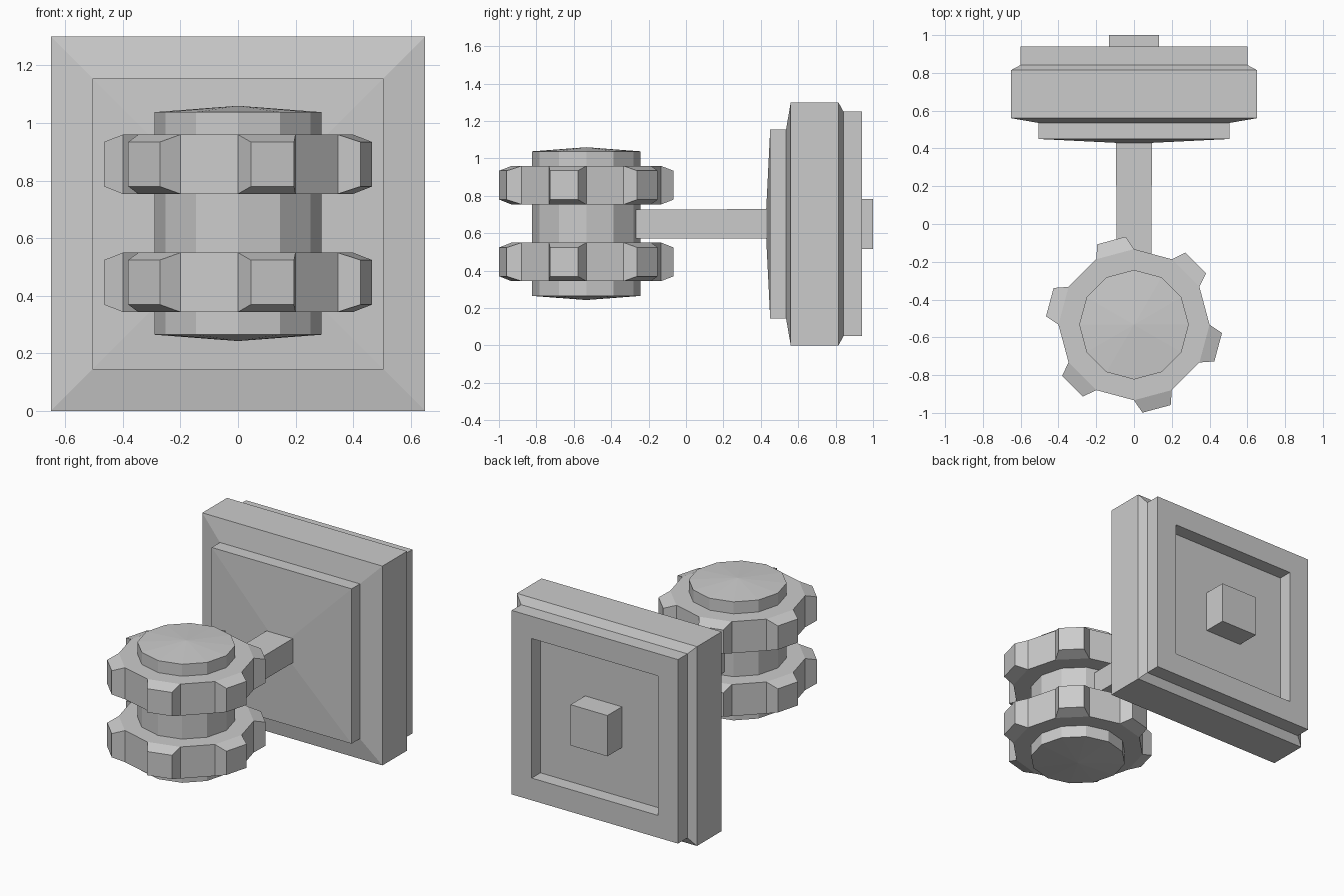
import bpy, bmesh
from math import cos, sin, pi
from mathutils import Vector

if "Cube" in bpy.data.objects:
    bpy.data.objects.remove(bpy.data.objects["Cube"])

MID_Z = 0.65      # height of the arm and plate centre
HUB_Y = -0.533    # spindle axis


def finish(name, bm):
    bmesh.ops.recalc_face_normals(bm, faces=bm.faces[:])
    mesh = bpy.data.meshes.new(name)
    bm.to_mesh(mesh)
    bm.free()
    obj = bpy.data.objects.new(name, mesh)
    bpy.context.collection.objects.link(obj)
    return obj


def skin(bm, rings, start=None, end=None):
    """Bridge equal rings; close each end with a fan to an apex or a flat cap."""
    vs = [[bm.verts.new(p) for p in r] for r in rings]
    n = len(vs[0])
    for a, b in zip(vs, vs[1:]):
        for i in range(n):
            j = (i + 1) % n
            bm.faces.new((a[i], a[j], b[j], b[i]))
    for ring, apex in ((vs[0], start), (vs[-1], end)):
        if apex is None:
            bm.faces.new(ring)
        else:
            tip = bm.verts.new(apex)
            for i in range(n):
                bm.faces.new((ring[i], ring[(i + 1) % n], tip))


def rect(hx, hz, y):
    return [(sx * hx, y, MID_Z + sz * hz) for sx, sz in ((-1, -1), (1, -1), (1, 1), (-1, 1))]


def circle(r, z, n=12):
    return [(r * cos(2 * pi * i / n), HUB_Y + r * sin(2 * pi * i / n), z) for i in range(n)]


# Stepped square plate with pyramid front and recessed back
bm = bmesh.new()
profile = [(0.505, 0.45), (0.505, 0.535), (0.65, 0.56), (0.65, 0.815),
           (0.60, 0.842), (0.60, 0.94), (0.455, 0.94), (0.455, 0.85)]
skin(bm, [rect(h, h, y) for h, y in profile], start=(0, 0.425, MID_Z))
finish("back_plate", bm)

# Square peg in the back recess
bm = bmesh.new()
skin(bm, [rect(0.133, 0.133, 0.84), rect(0.133, 0.133, 1.0)])
finish("rear_peg", bm)

# Arm joining plate and spindle
bm = bmesh.new()
skin(bm, [rect(0.092, 0.077, -0.29), rect(0.095, 0.079, 0.46)])
finish("arm", bm)

# Vertical spindle with shallow conical ends
bm = bmesh.new()
skin(bm, [circle(0.29, 0.265), circle(0.29, 1.038)],
     start=(0, HUB_Y, 0.243), end=(0, HUB_Y, 1.06))
finish("spindle", bm)


# Toothed wheels: every second side face is extruded outward and tapered
def wheel(name, z):
    bm = bmesh.new()
    skin(bm, [circle(0.40, z - 0.103), circle(0.40, z + 0.103)])
    bm.faces.ensure_lookup_table()
    teeth = [bm.faces[i] for i in range(1, 12, 2)]
    axis = Vector((0, HUB_Y, z))
    for f in bmesh.ops.extrude_discrete_faces(bm, faces=teeth)["faces"]:
        c = f.calc_center_median()
        out = (c - axis).normalized() * 0.075
        for v in f.verts:
            v.co = c + (v.co - c) * 0.75 + out
    finish(name, bm)


wheel("lower_wheel", MID_Z - 0.203)
wheel("upper_wheel", MID_Z + 0.207)
